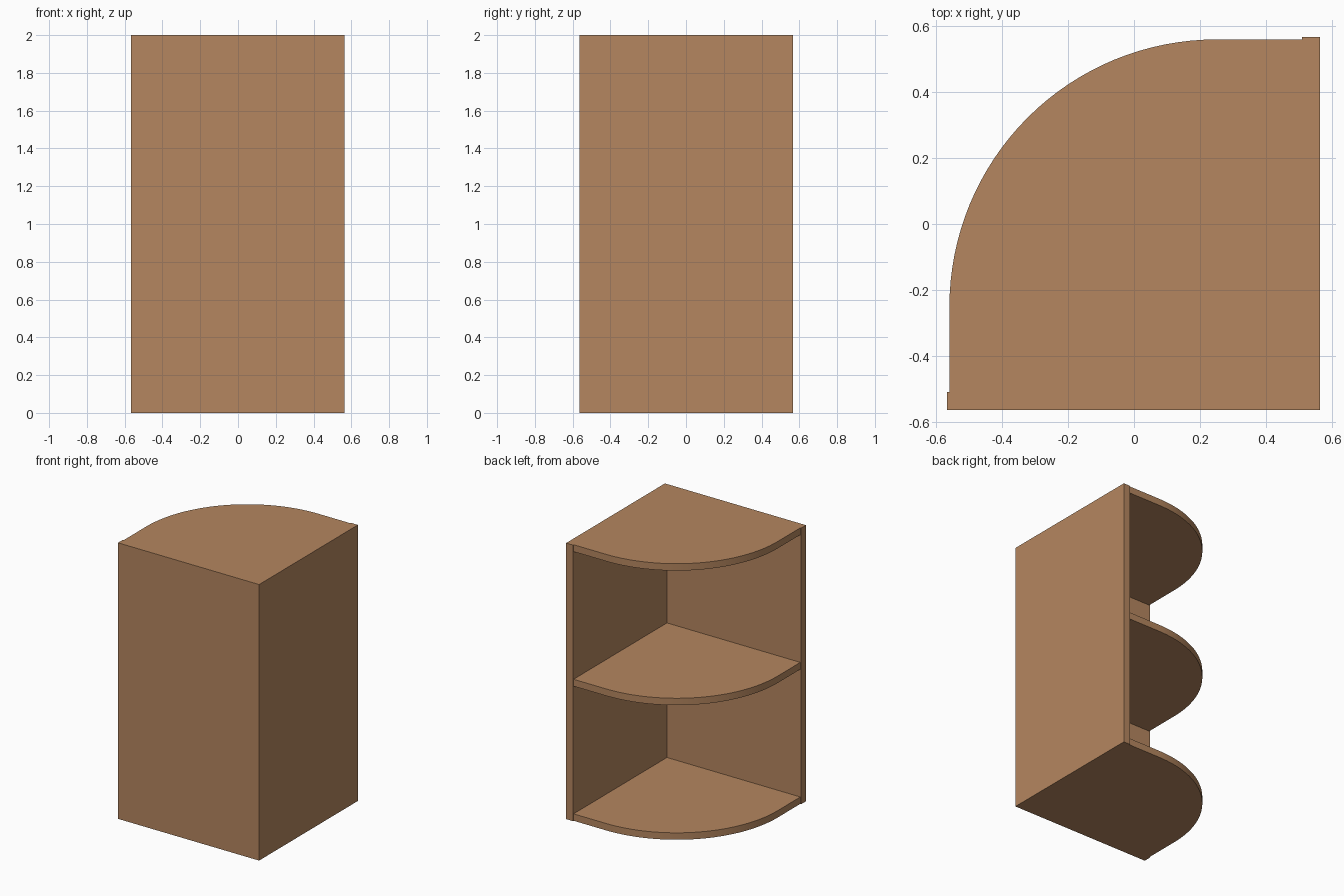
import bpy, bmesh, math

if "Cube" in bpy.data.objects:
    bpy.data.objects.remove(bpy.data.objects["Cube"])

OUT, IN, TIP, EDGE = 0.564, 0.509, 0.567, 0.56   # wall faces, wall ends, shelf front
HEIGHT, BOARD = 2.0, 0.05

wood = bpy.data.materials.new("warm_wood")
wood.diffuse_color = (0.46, 0.24, 0.115, 1)
wood.use_nodes = True
wood.node_tree.nodes["Principled BSDF"].inputs["Base Color"].default_value = wood.diffuse_color


def extrude_profile(name, points, z0, z1):
    """Solid with a flat outline (counter-clockwise) between two heights."""
    bm = bmesh.new()
    base = bm.faces.new([bm.verts.new((x, y, z0)) for x, y in points])
    top = bmesh.ops.extrude_face_region(bm, geom=[base], use_keep_orig=True)["geom"]
    for v in top:
        if isinstance(v, bmesh.types.BMVert):
            v.co.z = z1
    bmesh.ops.recalc_face_normals(bm, faces=bm.faces)
    mesh = bpy.data.meshes.new(name)
    bm.to_mesh(mesh)
    bm.free()
    mesh.materials.append(wood)
    obj = bpy.data.objects.new(name, mesh)
    bpy.context.collection.objects.link(obj)
    bpy.context.view_layer.objects.active = obj
    obj.select_set(True)
    bpy.ops.object.shade_smooth_by_angle(angle=math.radians(30))
    obj.select_set(False)
    return obj


# Two upright walls meeting in a mitred corner
front = [(-TIP, -OUT), (OUT, -OUT), (IN, -IN), (-TIP, -IN)]
extrude_profile("front_wall", front, 0, HEIGHT)
side = [(-y, -x) for x, y in reversed(front)]
extrude_profile("side_wall", side, 0, HEIGHT)

# Quarter-round shelf outline: straight edges joined by a large arc
R = 0.81
C = EDGE - R
outline = [(-EDGE, -IN), (IN, -IN), (IN, EDGE)]
for i in range(33):
    a = math.radians(90 + 90 * i / 32)
    outline.append((-C + R * math.cos(a), C + R * math.sin(a)))

# Bottom, middle and top shelves
for name, z in (("bottom_shelf", 0), ("middle_shelf", (HEIGHT - BOARD) / 2),
                ("top_shelf", HEIGHT - BOARD)):
    extrude_profile(name, outline, z, z + BOARD)
